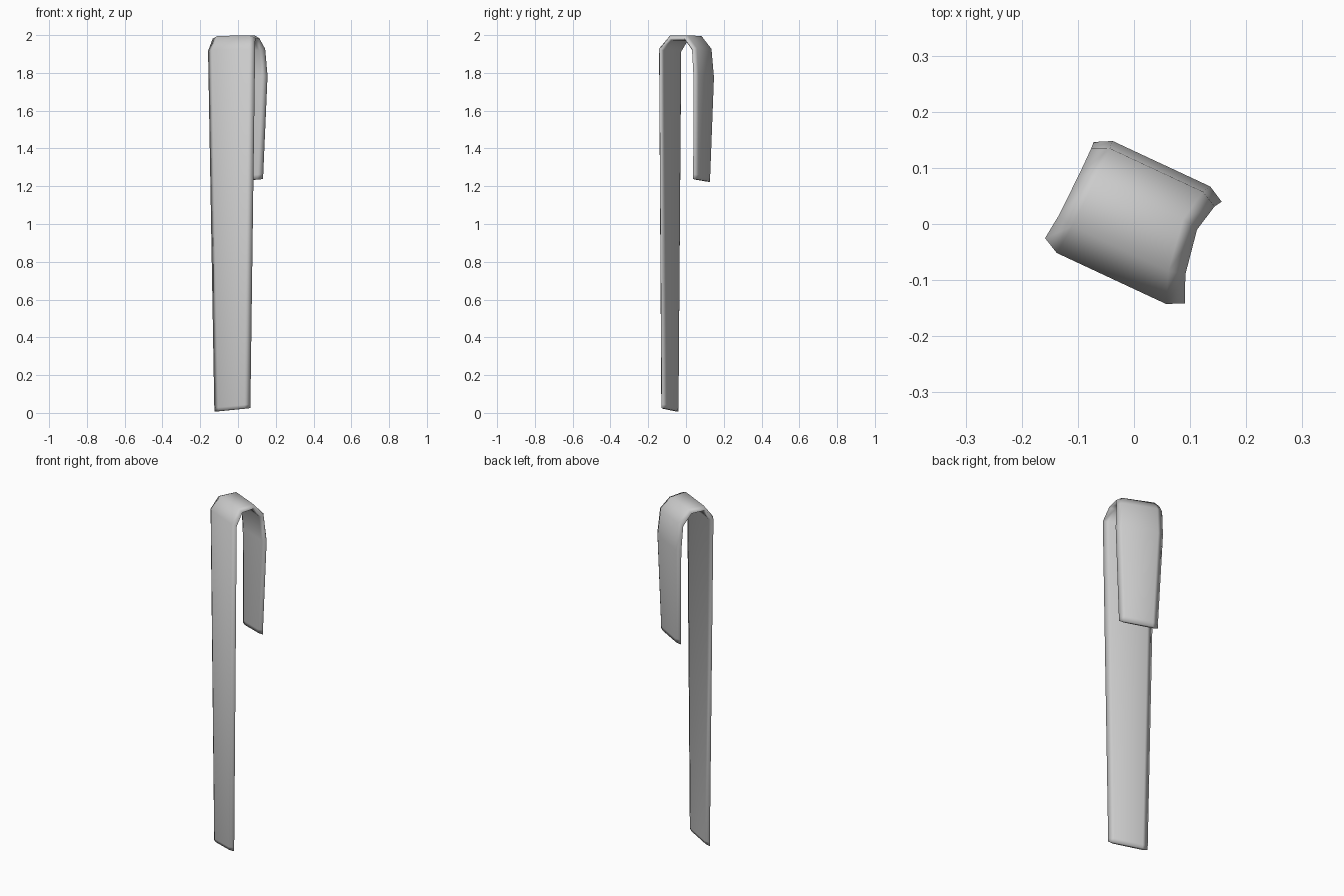
import bpy, bmesh, math
from mathutils import Vector, Matrix

old = bpy.data.objects.get("Cube")
if old:
    bpy.data.objects.remove(old, do_unlink=True)

mat = bpy.data.materials.new("light grey")
mat.use_nodes = True
grey = (0.6, 0.6, 0.6, 1)
mat.diffuse_color = grey
mat.node_tree.nodes["Principled BSDF"].inputs["Base Color"].default_value = grey

# Path of the folded strap: depth, height, left edge, right edge, sideways tilt
path = [
    (-0.105, 0.035, -0.097, 0.114, 0.09),
    (-0.105, 1.925, -0.133, 0.142, 0.03),
    (-0.05, 1.997, -0.128, 0.121, 0.015),
    (0.045, 1.997, -0.126, 0.106, 0.015),
    (0.104, 1.93, -0.126, 0.117, 0.03),
    (0.118, 1.78, -0.127, 0.125, 0.04),
    (0.107, 1.255, -0.103, 0.105, 0.075),
]

bm = bmesh.new()
rings = []


def add_ring(station, inward, drop=0, front=0, back=0.03):
    """Six-sided slab section with bevelled long edges."""
    v, z, low, high, tilt = station
    section = [(low, 0.016), (low + 0.03, front), (high - 0.03, front),
               (high, 0.016), (high - 0.03, back), (low + 0.03, back)]
    rings.append([bm.verts.new(Vector((u, v, z + tilt * u - drop)) + inward * depth)
                  for u, depth in section])


# Inward direction at each station bisects the neighbouring segments
normals = []
points = [Vector((0, s[0], s[1])) for s in path]
for i, p in enumerate(points):
    t = Vector()
    if i > 0:
        t += (p - points[i - 1]).normalized()
    if i < len(points) - 1:
        t += (points[i + 1] - p).normalized()
    t.normalize()
    normals.append(Vector((0, t.z, -t.y)))

# Rings along the strap, with a bevelled tip at both ends
add_ring(path[0], normals[0], 0.02, 0.006, 0.024)
for station, inward in zip(path, normals):
    add_ring(station, inward)
add_ring(path[-1], normals[-1], 0.025, 0.006, 0.024)

for r, s in zip(rings, rings[1:]):
    for j in range(len(r)):
        k = (j + 1) % len(r)
        bm.faces.new((r[j], r[k], s[k], s[j]))
bm.faces.new(rings[0])
bm.faces.new(rings[-1])
bmesh.ops.recalc_face_normals(bm, faces=bm.faces)

# Turn the strap about the vertical axis
bmesh.ops.rotate(bm, verts=bm.verts, cent=(0, 0, 0),
                 matrix=Matrix.Rotation(math.radians(-25), 3, 'Z'))
mesh = bpy.data.meshes.new("folded_strap")
bm.to_mesh(mesh)
bm.free()
mesh.materials.append(mat)
mesh.shade_smooth()
strap = bpy.data.objects.new("folded_strap", mesh)
bpy.context.scene.collection.objects.link(strap)
